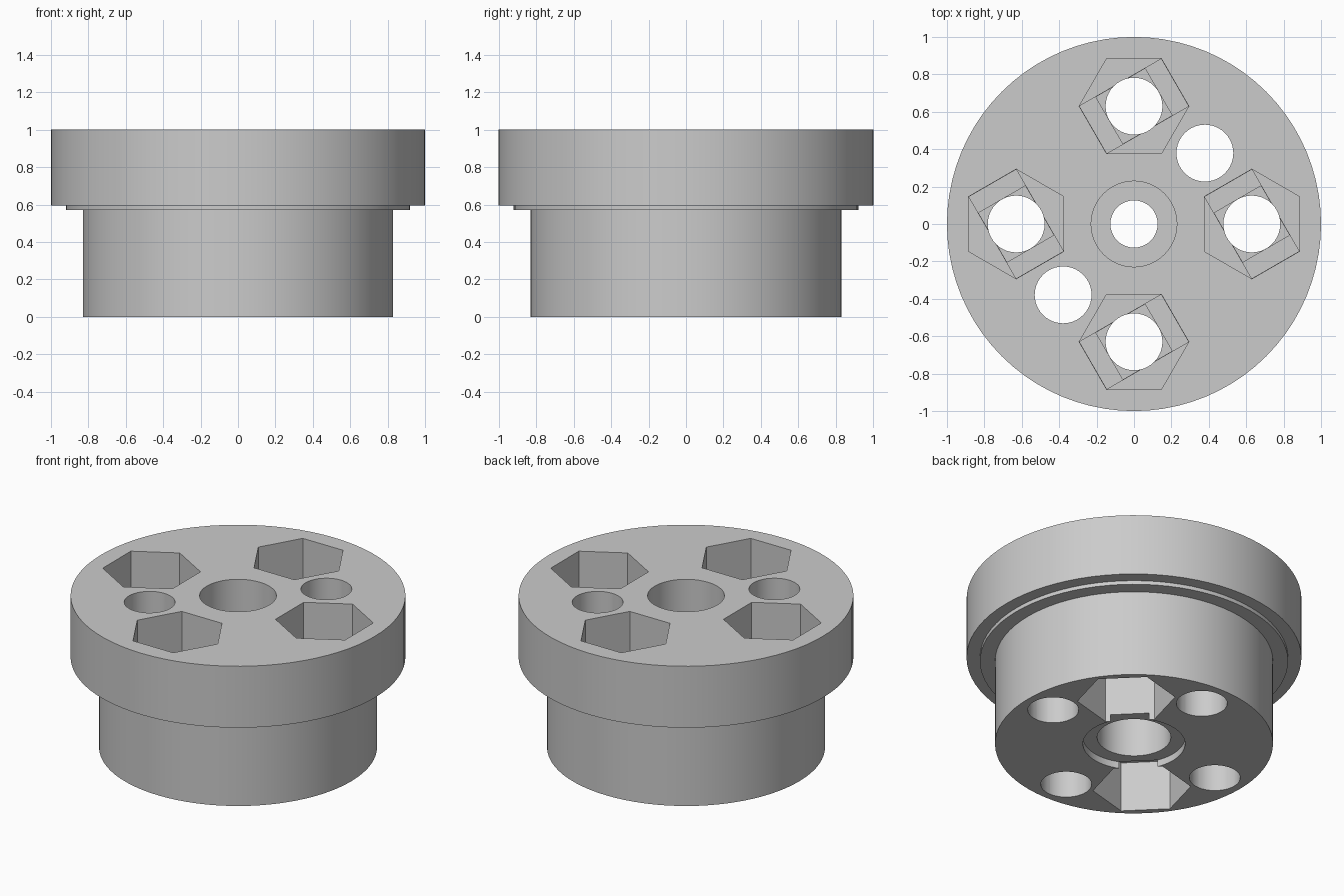
import bpy, bmesh
from math import cos, sin, pi, radians
from mathutils import Matrix

cube = bpy.data.objects.get("Cube")
if cube:
    bpy.data.objects.remove(cube, do_unlink=True)

HOLE_R, HEX_R = 0.152, 0.293
STEP = 0.02                      # height of each stepped ledge under a pocket
TOP_FLOOR, BOTTOM_FLOOR = 0.66, 0.33

grey = bpy.data.materials.new("plain grey")
grey.use_nodes = True
colour = (0.6, 0.6, 0.6, 1)
grey.diffuse_color = colour
grey.node_tree.nodes["Principled BSDF"].inputs["Base Color"].default_value = colour


def make_object(name, bm):
    bmesh.ops.recalc_face_normals(bm, faces=bm.faces)
    mesh = bpy.data.meshes.new(name)
    bm.to_mesh(mesh)
    bm.free()
    obj = bpy.data.objects.new(name, mesh)
    mesh.materials.append(grey)
    bpy.context.collection.objects.link(obj)
    return obj


def prism(bm, outline, z0, z1, x, y, turn):
    """Upright prism over a flat outline, turned and placed."""
    place = Matrix.Translation((x, y, 0)) @ Matrix.Rotation(turn, 4, "Z")
    low, high = ([bm.verts.new(place @ Matrix.Translation((px, py, z)).translation)
                  for px, py in outline] for z in (z0, z1))
    bm.faces.new(low[::-1])
    bm.faces.new(high)
    n = len(outline)
    for i in range(n):
        j = (i + 1) % n
        bm.faces.new((low[i], low[j], high[j], high[i]))


def polygon(radius, sides):
    return [(radius * cos(2 * pi * i / sides), radius * sin(2 * pi * i / sides))
            for i in range(sides)]


def rectangle(hx, hy):
    return [(-hx, -hy), (hx, -hy), (hx, hy), (-hx, hy)]


# Stepped flange body with its central bore, turned from one closed profile
profile = [(0.305, 0), (0.83, 0), (0.83, 0.57), (0.92, 0.57), (0.92, 0.595),
           (1, 0.595), (1, 1), (0.229, 1), (0.229, 0.65), (0.126, 0.65),
           (0.126, 0.4), (0.22, 0.4), (0.22, 0.045), (0.305, 0.045)]
bm = bmesh.new()
verts = [bm.verts.new((r, 0, z)) for r, z in profile]
edges = [bm.edges.new((verts[i - 1], v)) for i, v in enumerate(verts)]
bmesh.ops.spin(bm, geom=verts + edges, cent=(0, 0, 0), axis=(0, 0, 1),
               angle=2 * pi, steps=80, use_merge=True)
bmesh.ops.remove_doubles(bm, verts=bm.verts, dist=1e-5)
body = make_object("flange_body", bm)

# Bolt positions: four open upward, two open downward
bolts = [(0.63, radians(a), True) for a in (0, 90, 180, 270)]
bolts += [(0.536, radians(a), False) for a in (45, 225)]

holes, pockets, slots, squares = (bmesh.new() for _ in range(4))
for ring, angle, upward in bolts:
    x, y = ring * cos(angle), ring * sin(angle)
    floor, out = (TOP_FLOOR, 1) if upward else (BOTTOM_FLOOR, -1)
    end = 1.1 if upward else -0.1
    tilt = angle - radians(60)

    def cut(bm, outline, za, zb, turn):
        prism(bm, outline, min(za, zb), max(za, zb), x, y, turn)

    cut(holes, polygon(HOLE_R, 40), -0.1, 1.1, angle)
    cut(pockets, polygon(HEX_R, 6), floor, end, angle + pi / 2)
    cut(slots, rectangle(HEX_R * 0.86, HEX_R * 0.498),
        floor + out * 0.005, floor - out * STEP, tilt)
    cut(squares, rectangle(HOLE_R, HOLE_R * 0.95),
        floor - out * STEP * 0.5, floor - out * STEP * 2, tilt)

# Cut the pockets, ledges and holes
bpy.context.view_layer.objects.active = body
for name, bm in (("hex_pockets", pockets), ("ledge_slots", slots),
                 ("ledge_squares", squares), ("bolt_holes", holes)):
    cutter = make_object(name, bm)
    cutter.hide_render = True
    mod = body.modifiers.new(name, "BOOLEAN")
    mod.operation, mod.solver, mod.object = "DIFFERENCE", "EXACT", cutter
    bpy.ops.object.modifier_apply(modifier=mod.name)
    bpy.data.objects.remove(cutter, do_unlink=True)

# Smooth round walls, crisp corners
for obj in bpy.context.selected_objects:
    obj.select_set(False)
body.select_set(True)
bpy.ops.object.shade_smooth_by_angle(angle=radians(25))
